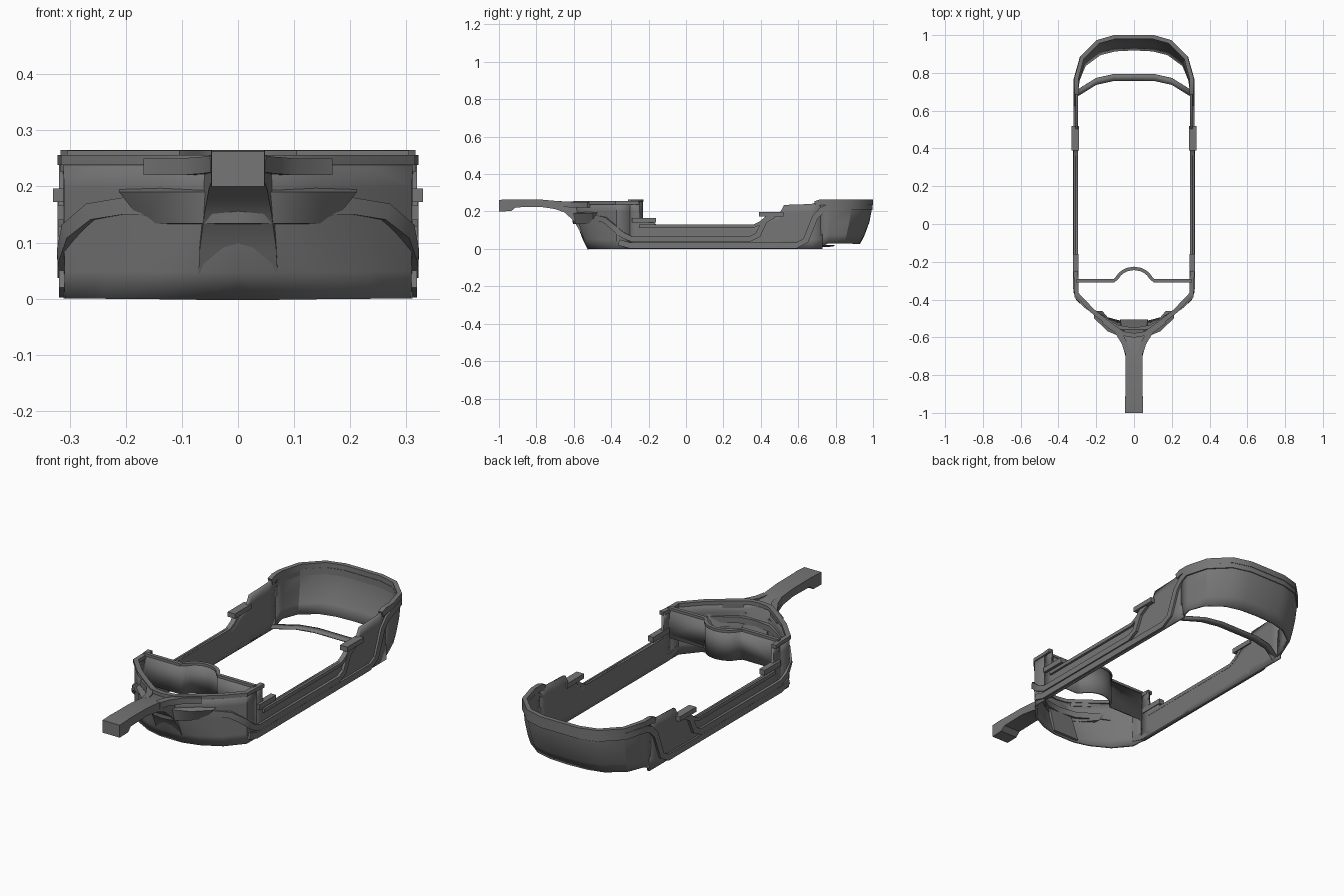
import bpy, math
from mathutils import Vector

if "Cube" in bpy.data.objects:
    bpy.data.objects.remove(bpy.data.objects["Cube"])

grey = bpy.data.materials.new("dark_grey")
grey.use_nodes = True
grey.diffuse_color = (0.18, 0.18, 0.18, 1)
grey.node_tree.nodes["Principled BSDF"].inputs["Base Color"].default_value = grey.diffuse_color
parts = []


def make(name, verts, faces, mirror=True, thick=0):
    mesh = bpy.data.meshes.new(name)
    mesh.from_pydata(verts, [], faces)
    mesh.materials.append(grey)
    ob = bpy.data.objects.new(name, mesh)
    bpy.context.collection.objects.link(ob)
    if mirror:
        mod = ob.modifiers.new("mirror", "MIRROR")
        mod.use_clip = True
    if thick:
        mod = ob.modifiers.new("thickness", "SOLIDIFY")
        mod.thickness = thick
        mod.offset = 0
    parts.append(ob)
    return ob


def loft(name, rings, closed=True, mirror=True, thick=0, cap=True):
    """Skin a list of equal-length rings."""
    n = len(rings[0])
    verts = [tuple(p) for ring in rings for p in ring]
    faces = []
    for i in range(len(rings) - 1):
        for j in range(n if closed else n - 1):
            k = (j + 1) % n
            faces.append((i * n + j, i * n + k, (i + 1) * n + k, (i + 1) * n + j))
    if closed and cap:
        faces.append(tuple(range(n))[::-1])
        if abs(rings[-1][0][0]) > 0.001 or not mirror:
            faces.append(tuple((len(rings) - 1) * n + j for j in range(n)))
    return make(name, verts, faces, mirror, thick)


def sweep(name, path, width, height):
    """Bar of rectangular section along a path, mirrored left to right."""
    pts = [Vector(p) for p in path]
    rings = []
    for i, p in enumerate(pts):
        t = pts[min(i + 1, len(pts) - 1)] - pts[max(i - 1, 0)]
        if abs(p.x) < 0.001:
            t = Vector((-1, 0, 0))
        t.normalize()
        side = Vector((t.y, -t.x, 0)).normalized()
        up = side.cross(t).normalized()
        if up.z < 0:
            up = -up
        w, h = side * width / 2, up * height / 2
        rings.append([p - w - h, p + w - h, p + w + h, p - w + h])
    return loft(name, rings)


def box(name, x, y, z):
    rings = [[(a, y[0], z[0]), (a, y[1], z[0]), (a, y[1], z[1]), (a, y[0], z[1])] for a in x]
    return loft(name, rings)


def wall(name, stations, thick):
    """Wall from stations of top point, bottom point; bulges outward in between."""
    rings = []
    for top, low in stations:
        a, b = Vector(top), Vector(low)
        ring = []
        for t in (0, 0.2, 0.5, 0.8, 1):
            p = b.lerp(a, 1 - (1 - t) ** 2)
            p.z = b.z + (a.z - b.z) * t
            ring.append(p)
        rings.append(ring)
    return loft(name, rings, closed=False, thick=thick)


# Plan outlines, from the side round to the centre
rear = [(.305, .72), (.305, .77), (.275, .88), (.19, .965), (.1, .99), (0, .99)]
rear_low = [(.3, .72), (.295, .76), (.262, .84), (.18, .9), (.1, .92), (0, .925)]
nose = [(.305, -.3), (.305, -.37), (.22, -.46), (.13, -.53), (.06, -.58), (0, -.59)]
nose_low = [(.305, -.3), (.303, -.37), (.235, -.45), (.14, -.5), (.06, -.52), (0, -.52)]

# Rear shell and its lip
wall("rear_wall", [((*a, .26), (*b, .01 if i == 0 else .03))
                   for i, (a, b) in enumerate(zip(rear, rear_low))], .014)
sweep("rear_lip", [(.305, .69, .24)] + [(*p, .25) for p in rear], .022, .03)

# Front shell with stacked lip and rounded arch rib
wall("front_wall", [((*a, .245), (*b, 0)) for a, b in zip(nose, nose_low)], .012)
sweep("front_lip", [(.31, -.25, .247)] + [(*p, .247) for p in nose], .024, .018)

# Side walls, stepping up at both ends
steps = [(-.3, .25), (-.25, .25), (-.245, .155), (-.17, .14), (-.16, .13), (.39, .13),
         (.44, .17), (.5, .19), (.525, .235), (.67, .24), (.73, .26)]
wall("side_wall", [((.303, y, z), (.303, y, 0)) for y, z in steps], .012)

# Ribs along the sides, rising toward the ends
sweep("lower_rib", [(.308, y, z) for y, z in
      [(-.36, .035), (-.3, .018), (.59, .018), (.64, .045), (.69, .17), (.73, .21)]]
      + [(x * 1.01, y * .997, .225) for x, y in rear[1:]], .022, .032)
sweep("upper_rib", [(0, -.56, .165), (.09, -.545, .165), (.2, -.475, .165), (.26, -.43, .155),
                    (.3, -.39, .12), (.311, -.34, .075), (.311, -.29, .052), (.311, .34, .052),
                    (.311, .385, .075), (.311, .42, .15), (.311, .47, .18)][::-1], .022, .03)
sweep("top_rail", [(.308, -.25, .12), (.308, .36, .12), (.308, .4, .14), (.308, .44, .175)], .024, .018)

# Clip tabs on the side walls
box("rear_clip", (.29, .33), (.39, .52), (.172, .196))
box("front_clip", (.293, .322), (-.29, -.16), (.14, .166))

# Strap under the rear
strap = [(.305, .69), (.2, .755), (.11, .775), (0, .775)]
loft("rear_strap", [[(x, y - .018, .012), (x, y + .018, .018)] for x, y in strap],
     closed=False, thick=.006)

# Cross wall with a half-round bay in the middle
cross = [(.305, -.3), (.105, -.3)] + [
    (.1 * math.cos(a), -.325 + .09 * math.sin(a))
    for a in (math.radians(d) for d in (25, 40, 55, 70, 90))]
cross[-1] = (0, cross[-1][1])
loft("cross_wall", [[(x, y, .11), (x, y, .255)] for x, y in cross], closed=False, thick=.01)
sweep("cross_wall_lip", [(x, y, .258) for x, y in cross], .018, .012)

# Raised pad around the nose
pad = [(.2, -.495), (.13, -.565), (.05, -.6), (0, -.605)]
loft("nose_pad", [[(x * .84, y + .035, .132), (x * .84, y, .134), (x * 1.06, y - .004, .19),
                   (x * 1.06, y + .035, .197)] for x, y in pad])

# Handle: half width, then front/top point and back/under point of each section
sections = [(.047, -1, .262, -1, .2), (.048, -.935, .265, -.935, .202),
            (.046, -.92, .265, -.91, .222), (.046, -.78, .264, -.78, .225),
            (.046, -.68, .255, -.7, .213), (.052, -.62, .245, -.65, .195),
            (.06, -.58, .235, -.6, .15), (.068, -.54, .13, -.565, .09),
            (.073, -.505, .008, -.525, .005)]
loft("handle", [[(-w, ya, za), (w, ya, za), (w, yb, zb), (-w, yb, zb)]
                for w, ya, za, yb, zb in sections], mirror=False)

# Flared braces where the handle meets the lip
sweep("handle_brace", [(.16, -.515, .235), (.09, -.565, .235), (.05, -.63, .238), (.035, -.68, .24)], .03, .03)

# Consistent normals and soft shading with crisp edges
bpy.ops.object.select_all(action="DESELECT")
for ob in parts:
    ob.select_set(True)
bpy.context.view_layer.objects.active = parts[0]
bpy.ops.object.mode_set(mode="EDIT")
bpy.ops.mesh.select_all(action="SELECT")
bpy.ops.mesh.normals_make_consistent(inside=False)
bpy.ops.object.mode_set(mode="OBJECT")
bpy.ops.object.shade_smooth_by_angle(angle=math.radians(30))
